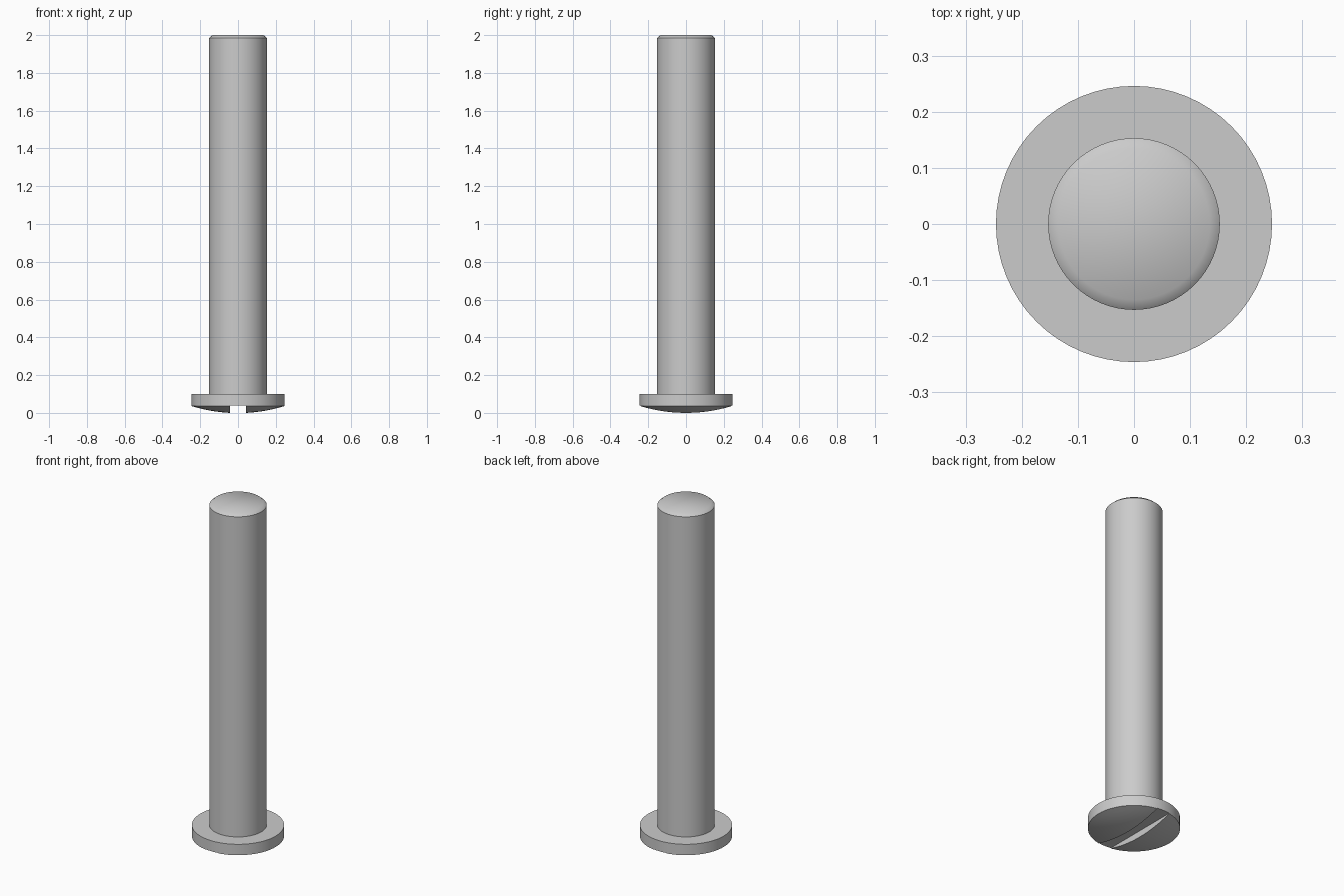
import bpy
import bmesh
from math import radians, sqrt
from mathutils import Matrix

if "Cube" in bpy.data.objects:
    bpy.data.objects.remove(bpy.data.objects["Cube"])

SEGMENTS = 64
HEAD_R, HEAD_TOP, RIM_Z = 0.246, 0.10, 0.036
SHAFT_R, CHAMFER, TOP = 0.153, 0.018, 2.0
SLOT_W, SLOT_TOP = 0.084, 0.038

# Plain grey metal
steel = bpy.data.materials.new("grey_steel")
steel.use_nodes = True
colour = (0.6, 0.6, 0.6, 1)
steel.diffuse_color = colour
steel.node_tree.nodes["Principled BSDF"].inputs["Base Color"].default_value = colour


def make_object(name, bm):
    bmesh.ops.recalc_face_normals(bm, faces=bm.faces)
    mesh = bpy.data.meshes.new(name)
    bm.to_mesh(mesh)
    bm.free()
    mesh.materials.append(steel)
    obj = bpy.data.objects.new(name, mesh)
    bpy.context.collection.objects.link(obj)
    return obj


def lathe(name, profile):
    """Revolve (radius, z) points round the z axis; both ends are capped."""
    bm = bmesh.new()
    verts = [bm.verts.new((r, 0, z)) for r, z in profile]
    edges = [bm.edges.new(pair) for pair in zip(verts, verts[1:])]
    bmesh.ops.spin(bm, geom=verts + edges, cent=(0, 0, 0), axis=(0, 0, 1),
                   angle=radians(360), steps=SEGMENTS)
    bmesh.ops.remove_doubles(bm, verts=bm.verts, dist=1e-5)
    bmesh.ops.holes_fill(bm, edges=[e for e in bm.edges if e.is_boundary], sides=0)
    return make_object(name, bm)


# Shallow spherical underside of the head, from centre to rim
dome_bottom = -0.001
sag = RIM_Z - dome_bottom
sphere_r = (HEAD_R ** 2 + sag ** 2) / (2 * sag)
dome = []
for i in range(9):
    r = HEAD_R * i / 8
    dome.append((r, dome_bottom + sphere_r - sqrt(sphere_r ** 2 - r ** 2)))

# Head and shaft as one turned piece
screw = lathe("slotted_pin", dome + [
    (HEAD_R, HEAD_TOP), (SHAFT_R, HEAD_TOP),
    (SHAFT_R, TOP - CHAMFER * 0.85), (SHAFT_R - CHAMFER, TOP)])

# Screwdriver slot across the head
bm = bmesh.new()
bmesh.ops.create_cube(bm, size=1, matrix=Matrix.Translation((0, 0, SLOT_TOP - 0.1))
                      @ Matrix.Diagonal((SLOT_W, 1, 0.2, 1)))
cutter = make_object("slot_cutter", bm)
cutter.hide_render = True
cutter.hide_set(True)
cut = screw.modifiers.new("slot", "BOOLEAN")
cut.operation = "DIFFERENCE"
cut.solver = "EXACT"
cut.object = cutter

# Apply the cut, then shade smooth with sharp rims
bpy.ops.object.select_all(action="DESELECT")
screw.select_set(True)
bpy.context.view_layer.objects.active = screw
bpy.ops.object.modifier_apply(modifier=cut.name)
bpy.data.objects.remove(cutter)
bpy.ops.object.shade_smooth_by_angle(angle=radians(45))
